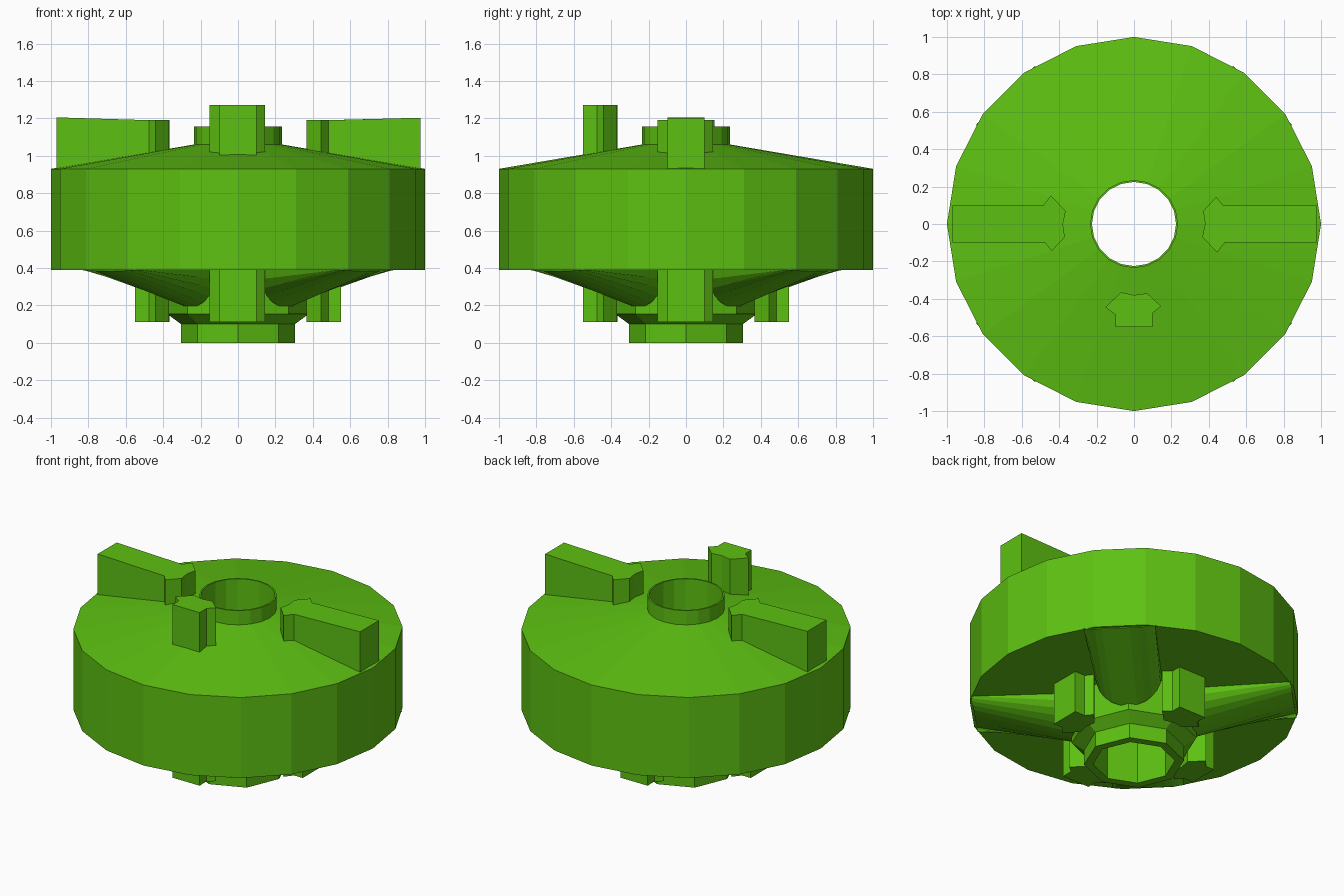
import bpy, bmesh, math
from mathutils import Matrix

cube = bpy.data.objects.get("Cube")
if cube:
    bpy.data.objects.remove(cube, do_unlink=True)

GREEN = (0.11, 0.53, 0.006, 1.0)
green = bpy.data.materials.new("leaf_green")
green.use_nodes = True
green.diffuse_color = GREEN
green.node_tree.nodes["Principled BSDF"].inputs["Base Color"].default_value = GREEN


def finish(name, bm, turn=0.0):
    """Turn the mesh about z, clean its normals and link it as an object."""
    bmesh.ops.transform(bm, matrix=Matrix.Rotation(turn, 4, "Z"), verts=bm.verts)
    bmesh.ops.recalc_face_normals(bm, faces=bm.faces)
    mesh = bpy.data.meshes.new(name)
    bm.to_mesh(mesh)
    bm.free()
    mesh.materials.append(green)
    obj = bpy.data.objects.new(name, mesh)
    bpy.context.collection.objects.link(obj)
    return obj


def lathe(name, profile, sides):
    """Closed ring made by turning a (radius, z) profile about z."""
    bm = bmesh.new()
    rings = []
    for i in range(sides):
        a = math.tau * i / sides
        rings.append([bm.verts.new((r * math.cos(a), r * math.sin(a), z)) for r, z in profile])
    n = len(profile)
    for i in range(sides):
        here, after = rings[i], rings[(i + 1) % sides]
        for j in range(n):
            k = (j + 1) % n
            bm.faces.new((here[j], after[j], after[k], here[k]))
    return finish(name, bm)


def loft(name, lower, upper, turn):
    """Solid between two matching outlines."""
    bm = bmesh.new()
    a = [bm.verts.new(p) for p in lower]
    b = [bm.verts.new(p) for p in upper]
    bm.faces.new(a)
    bm.faces.new(b)
    n = len(a)
    for i in range(n):
        j = (i + 1) % n
        bm.faces.new((a[i], a[j], b[j], b[i]))
    return finish(name, bm, turn)


def post(name, length, z0, z_top, z_end, turn):
    """Arrow-headed post pointing inward; its shank reaches out to length."""
    outline = [(-0.1, -length), (0.1, -length), (0.1, -0.475), (0.145, -0.44), (0.07, -0.37),
               (0, -0.38), (-0.07, -0.365), (-0.152, -0.445), (-0.1, -0.485)]
    low = [(x, y, z0) for x, y in outline]
    top = [(x, y, z_end if y == -length else z_top) for x, y in outline]
    loft(name, low, top, turn)


# Drum with shallow cone roof, bore and thin raised collar
lathe("drum", [(0.225, 0.39), (1, 0.39), (1, 0.93), (0.235, 1.06),
               (0.235, 1.155), (0.225, 1.155)], 20)

# Eight-sided hub and nut below
lathe("lower_hub", [(0.25, 0), (0.305, 0), (0.305, 0.1), (0.38, 0.155),
                    (0.38, 0.395), (0.25, 0.395)], 8)

# Rounded ribs that fade out towards the rim
ARC = [math.pi * i / 12 for i in range(13)]


def rib_section(radius, half_width, depth):
    return [(half_width * math.cos(a), -radius, 0.392 - depth * math.sin(a)) for a in ARC]


for k in range(4):
    loft(f"rib_{k + 1}", rib_section(0.36, 0.2, 0.202), rib_section(0.972, 0.222, 0.008),
         math.radians(45 + 90 * k))

# Four short posts under the drum
for k, side in enumerate(("front", "left", "back", "right")):
    post(f"lower_post_{side}", 0.55, 0.11, 0.4, 0.4, math.radians(90 * k))

# One tall post and two long arms on the roof
post("upper_post_front", 0.55, 0.95, 1.27, 1.27, 0)
post("upper_arm_left", 0.975, 0.92, 1.19, 1.203, math.radians(90))
post("upper_arm_right", 0.97, 0.92, 1.19, 1.205, math.radians(-90))
